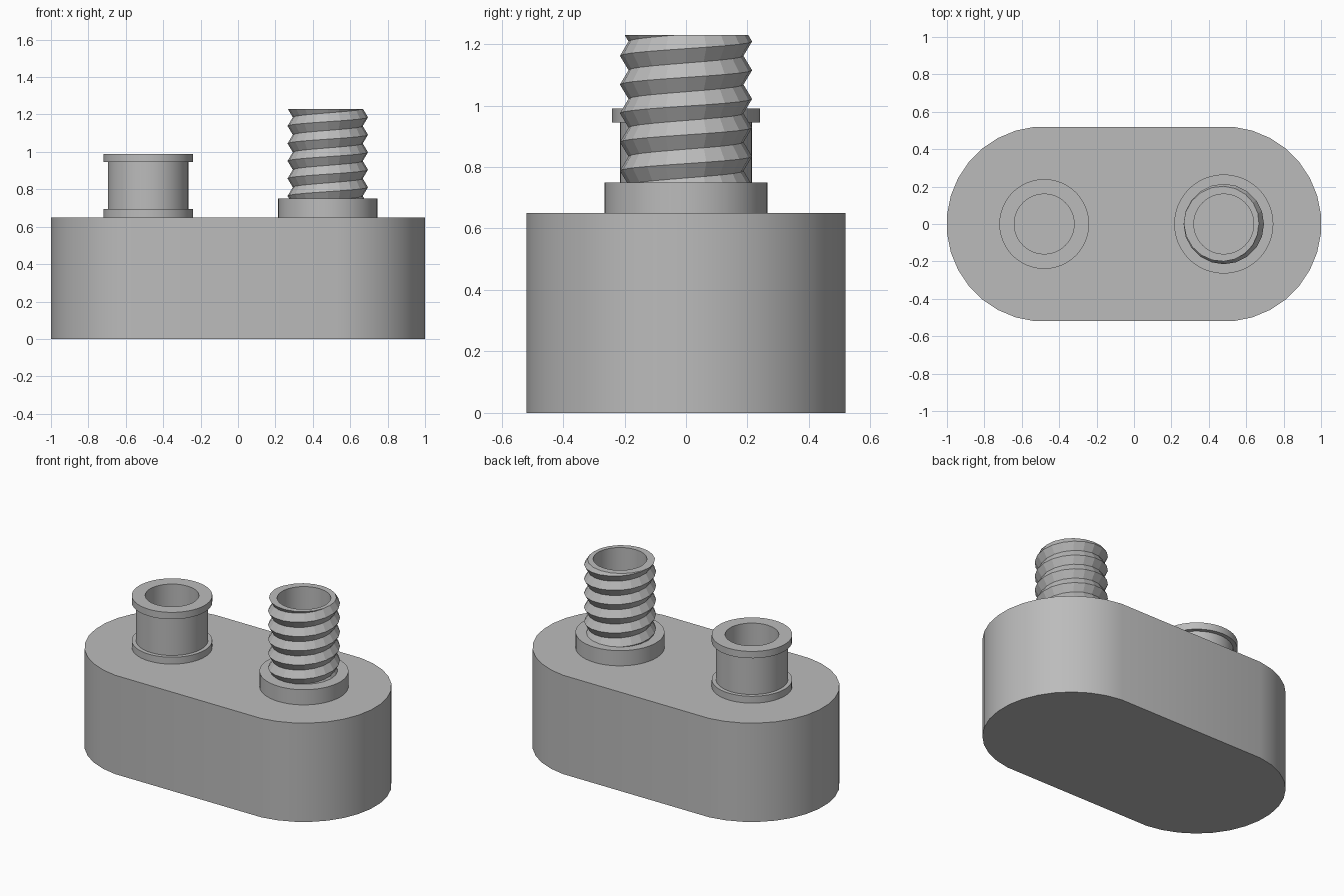
import bpy, bmesh
from math import cos, sin, pi, tau, radians

cube = bpy.data.objects.get("Cube")
if cube:
    bpy.data.objects.remove(cube)

grey = bpy.data.materials.new("plain_grey")
grey.use_nodes = True
colour = (0.5, 0.5, 0.5, 1)
grey.diffuse_color = colour
grey.node_tree.nodes["Principled BSDF"].inputs["Base Color"].default_value = colour

POST_X = 0.48
BODY_TOP = 0.65
BORE = 0.16


def finish(name, bm, x=0, smooth=30):
    bmesh.ops.recalc_face_normals(bm, faces=bm.faces)
    mesh = bpy.data.meshes.new(name)
    bm.to_mesh(mesh)
    bm.free()
    mesh.materials.append(grey)
    obj = bpy.data.objects.new(name, mesh)
    obj.location.x = x
    bpy.context.collection.objects.link(obj)
    bpy.ops.object.select_all(action="DESELECT")
    bpy.context.view_layer.objects.active = obj
    obj.select_set(True)
    if smooth:
        bpy.ops.object.shade_smooth_by_angle(angle=radians(smooth))
    return obj


def ring(bm, r, z, n):
    return [bm.verts.new((r * cos(tau * i / n), r * sin(tau * i / n), z))
            for i in range(n)]


def skin(bm, a, b):
    n = len(a)
    for i in range(n):
        j = (i + 1) % n
        bm.faces.new((a[i], a[j], b[j], b[i]))


def tube(name, profile, x, n=48):
    """Turn a closed (radius, height) profile round the post axis."""
    bm = bmesh.new()
    rings = [ring(bm, r, z, n) for r, z in profile]
    for a, b in zip(rings, rings[1:] + rings[:1]):
        skin(bm, a, b)
    return finish(name, bm, x)


# Body: block with two rounded ends
bm = bmesh.new()
outline = []
for side in (1, -1):
    for i in range(16):
        a = -pi / 2 + (i + 0.5) * pi / 16
        outline.append((side * (POST_X + 0.522 * cos(a)), side * 0.522 * sin(a)))
base = bm.faces.new([bm.verts.new((x, y, 0)) for x, y in outline])
top = bmesh.ops.extrude_face_region(bm, geom=[base])["geom"]
bmesh.ops.translate(bm, vec=(0, 0, BODY_TOP),
                    verts=[v for v in top if isinstance(v, bmesh.types.BMVert)])
finish("body", bm)

# Plain post: spool with a flange at each end
tube("spool_post", [(BORE, 0.65), (0.24, 0.65), (0.24, 0.695), (0.215, 0.695),
                    (0.215, 0.945), (0.24, 0.945), (0.24, 0.99), (BORE, 0.99)], -POST_X)

# Collar under the threaded post
tube("thread_collar", [(BORE, 0.65), (0.265, 0.65), (0.265, 0.75), (BORE, 0.75)], POST_X)

# Threaded post: helical ridge trimmed flat at both ends
N, PITCH, LOW, HIGH = 20, 0.0935, 0.75, 1.23
bm = bmesh.new()


def helix(radius, start):
    return [bm.verts.new((radius * cos(tau * i / N), radius * sin(tau * i / N),
                          start + PITCH * i / N)) for i in range(N * 9 + 1)]


first_crest = 1.185 - 6 * PITCH
crest = helix(0.215, first_crest)
valley = helix(0.187, first_crest + PITCH / 2)
for i in range(N * 9):
    bm.faces.new((crest[i], crest[i + 1], valley[i + 1], valley[i]))
    if i + N + 1 < len(crest):
        bm.faces.new((valley[i], valley[i + 1], crest[i + N + 1], crest[i + N]))
for z, direction in ((HIGH, 1), (LOW, -1)):
    bmesh.ops.bisect_plane(bm, geom=bm.verts[:] + bm.edges[:] + bm.faces[:], dist=1e-5,
                           plane_co=(0, 0, z), plane_no=(0, 0, direction), clear_outer=True)

# Bore and flat rim of the threaded post
upper, lower = ring(bm, BORE, HIGH, 48), ring(bm, BORE, LOW, 48)
skin(bm, lower, upper)
rim = [e for e in bm.edges if e.is_boundary and all(abs(v.co.z - HIGH) < 1e-4 for v in e.verts)]
bmesh.ops.triangle_fill(bm, edges=rim, use_beauty=True, normal=(0, 0, 1))
finish("threaded_post", bm, POST_X, smooth=12)
